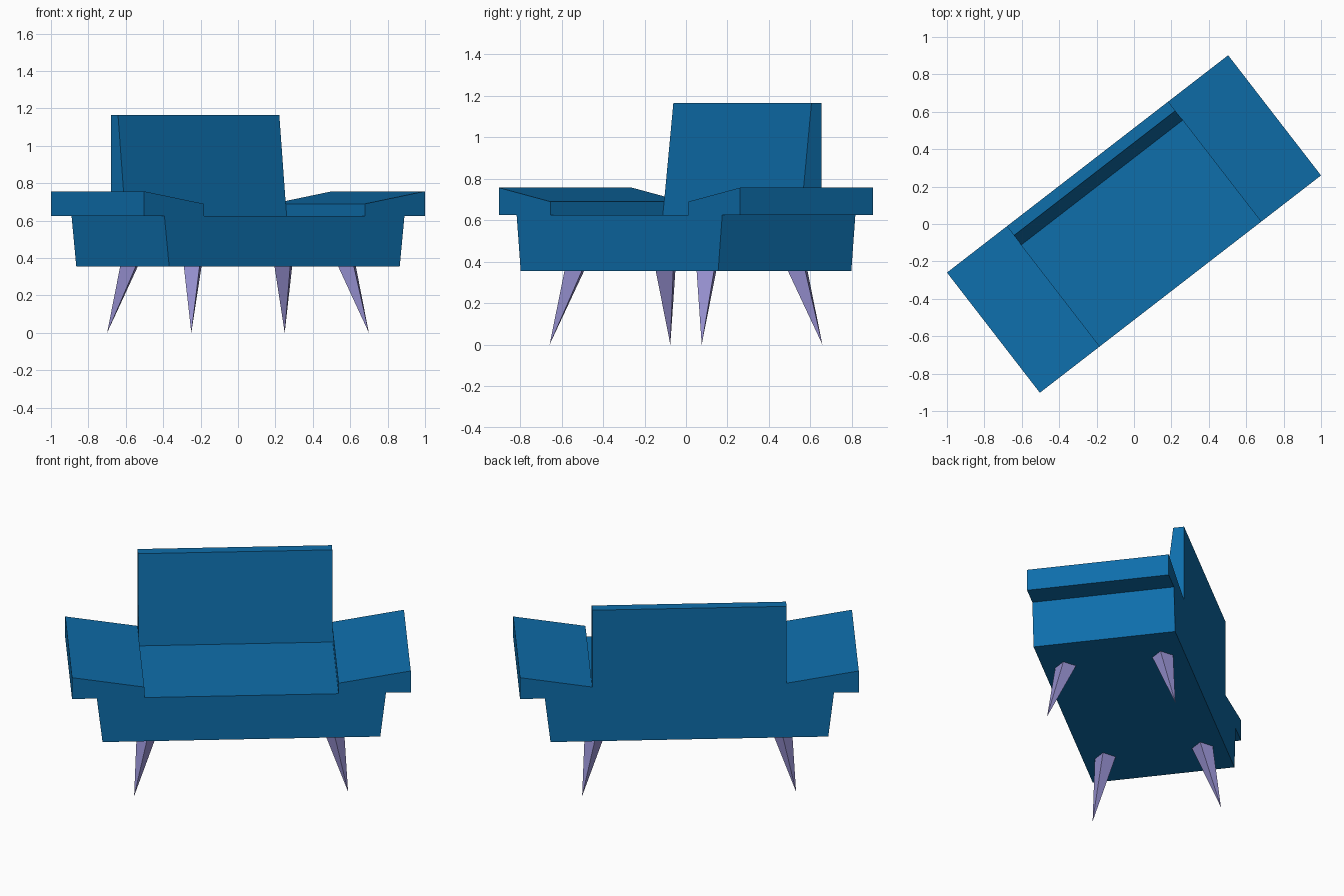
import bpy, bmesh, math
from mathutils import Vector

if "Cube" in bpy.data.objects:
    bpy.data.objects.remove(bpy.data.objects["Cube"], do_unlink=True)

TURN = math.radians(37.7)   # whole chair is turned about the vertical
HALF_DEPTH = 0.406
SEAT_HALF = 0.545
SEAT_Z, BOTTOM_Z = 0.625, 0.355


def material(name, rgb):
    m = bpy.data.materials.new(name)
    m.use_nodes = True
    m.diffuse_color = (*rgb, 1)
    m.node_tree.nodes["Principled BSDF"].inputs["Base Color"].default_value = (*rgb, 1)
    return m


blue = material("blue upholstery", (0.0045, 0.156, 0.410))
lilac = material("lilac legs", (0.310, 0.285, 0.640))


def finish(name, bm, mat):
    bmesh.ops.recalc_face_normals(bm, faces=bm.faces)
    mesh = bpy.data.meshes.new(name)
    bm.to_mesh(mesh)
    bm.free()
    mesh.materials.append(mat)
    ob = bpy.data.objects.new(name, mesh)
    ob.rotation_euler.z = TURN
    bpy.context.collection.objects.link(ob)
    return ob


def prism(name, points, offset, mat):
    """Extrude a flat outline along an offset."""
    bm = bmesh.new()
    face = bm.faces.new([bm.verts.new(p) for p in points])
    res = bmesh.ops.extrude_face_region(bm, geom=[face], use_keep_orig=True)
    moved = [g for g in res["geom"] if isinstance(g, bmesh.types.BMVert)]
    bmesh.ops.translate(bm, verts=moved, vec=offset)
    return finish(name, bm, mat)


# Seat and arms: mirrored front outline run from front to back
half = [(0.779, BOTTOM_Z), (0.811, SEAT_Z), (0.95, SEAT_Z),
        (0.95, 0.757), (SEAT_HALF, 0.69), (SEAT_HALF, SEAT_Z)]
outline = half + [(-x, z) for x, z in reversed(half)]
prism("seat_and_arms", [(x, -HALF_DEPTH, z) for x, z in outline],
      (0, 2 * HALF_DEPTH, 0), blue)

# Backrest: upright back, leaning front
side = [(0.28, SEAT_Z), (HALF_DEPTH, SEAT_Z), (HALF_DEPTH, 1.165), (0.344, 1.165)]
prism("backrest", [(-SEAT_HALF, y, z) for y, z in side],
      (2 * SEAT_HALF, 0, 0), blue)

# Legs: four-sided spikes splayed outwards
for sy, end in ((-1, "front"), (1, "back")):
    for sx, hand in ((1, "left"), (-1, "right")):
        bm = bmesh.new()
        top = Vector((sx * 0.521, sy * 0.278, BOTTOM_Z + 0.002))
        ring = [bm.verts.new(top + Vector((0.06 * math.cos(a), 0.06 * math.sin(a), 0)))
                for a in (i * math.pi / 2 for i in range(4))]
        tip = bm.verts.new((sx * 0.60, sy * 0.368, 0))
        bm.faces.new(ring)
        for i in range(4):
            bm.faces.new((ring[i], ring[(i + 1) % 4], tip))
        finish(f"{end}_{hand}_leg", bm, lilac)
